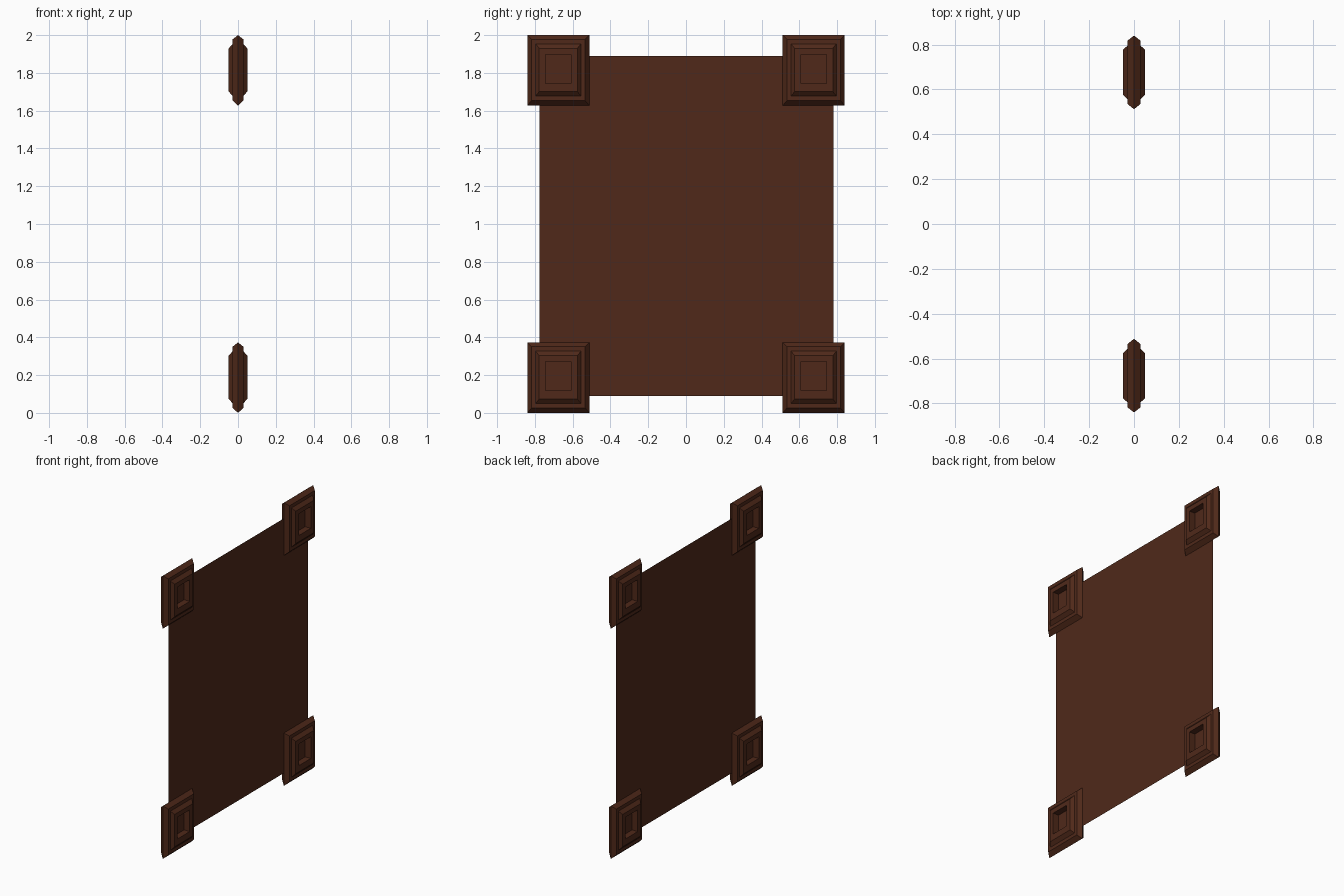
import bpy, bmesh

if "Cube" in bpy.data.objects:
    bpy.data.objects.remove(bpy.data.objects["Cube"])

wood = bpy.data.materials.new("dark_wood")
wood.diffuse_color = (0.08, 0.022, 0.01, 1)
wood.use_nodes = True
wood.node_tree.nodes["Principled BSDF"].inputs["Base Color"].default_value = wood.diffuse_color


def finish(name, bm):
    bmesh.ops.recalc_face_normals(bm, faces=bm.faces)
    mesh = bpy.data.meshes.new(name)
    bm.to_mesh(mesh)
    bm.free()
    mesh.materials.append(wood)
    obj = bpy.data.objects.new(name, mesh)
    bpy.context.collection.objects.link(obj)
    return obj


# Paper-thin panel
bm = bmesh.new()
bm.faces.new([bm.verts.new(p) for p in
              [(0, -0.775, 0.09), (0, 0.782, 0.09), (0, 0.782, 1.89), (0, -0.775, 1.89)]])
finish("panel", bm)

# Moulding profile: depth, side inset, top inset, bottom inset
PROFILE = [
    (0.0, 0.0, 0.0, 0.0),          # outer edge
    (0.028, 0.022, 0.022, 0.026),  # first bevel
    (0.028, 0.044, 0.046, 0.050),  # step
    (0.049, 0.063, 0.070, 0.074),  # second bevel
    (0.049, 0.097, 0.102, 0.118),  # raised rim
    (0.005, 0.097, 0.102, 0.118),  # recess wall
]


def corner_block(name, yc, z0, half=0.164, height=0.373):
    bm = bmesh.new()
    edge = None
    for side in (1, -1):
        previous = edge
        for depth, s, t, b in PROFILE[(0 if edge is None else 1):]:
            y0, y1 = yc - half + s, yc + half - s
            lo, hi = z0 + b, z0 + height - t
            ring = [bm.verts.new((side * depth, y, z))
                    for y, z in ((y0, lo), (y1, lo), (y1, hi), (y0, hi))]
            if edge is None:
                edge = ring
            if previous:
                for i in range(4):
                    j = (i + 1) % 4
                    bm.faces.new((previous[i], previous[j], ring[j], ring[i]))
            previous = ring
        bm.faces.new(previous)     # recess floor
    return finish(name, bm)


# Four corner blocks, moulded on both sides
for side, yc in (("left", -0.676), ("right", 0.676)):
    for level, z0 in (("lower", 0.0), ("upper", 1.627)):
        corner_block(f"{level}_{side}_corner_block", yc, z0)
